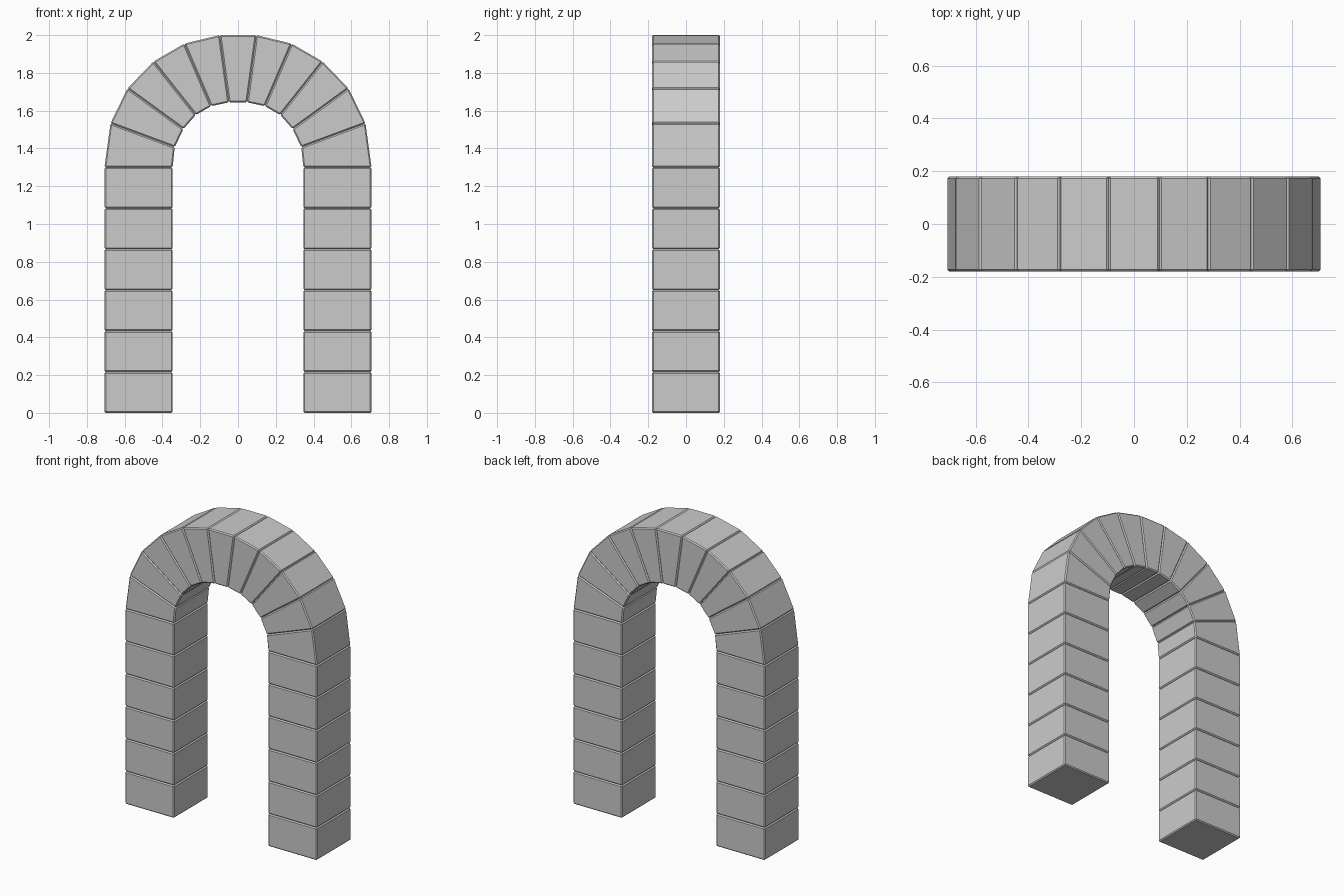
import bpy, bmesh

if "Cube" in bpy.data.objects:
    bpy.data.objects.remove(bpy.data.objects["Cube"])

DEPTH = 0.18      # half thickness in y
BEVEL = 0.007
LEG_IN, LEG_OUT = 0.346, 0.707
SPRING = 1.30     # height where the arch begins
ROWS = 6


def block(name, profile):
    """Chamfered stone extruded in y from an (x, z) quad."""
    bm = bmesh.new()
    face = bm.faces.new([bm.verts.new((x, -DEPTH, z)) for x, z in profile])
    ext = bmesh.ops.extrude_face_region(bm, geom=[face])
    for v in ext["geom"]:
        if isinstance(v, bmesh.types.BMVert):
            v.co.y = DEPTH
    bmesh.ops.recalc_face_normals(bm, faces=bm.faces[:])
    bmesh.ops.bevel(bm, geom=bm.edges[:], offset=BEVEL, segments=1,
                    profile=0.5, affect='EDGES')
    bmesh.ops.recalc_face_normals(bm, faces=bm.faces[:])
    mesh = bpy.data.meshes.new(name)
    bm.to_mesh(mesh)
    bm.free()
    obj = bpy.data.objects.new(name, mesh)
    bpy.context.collection.objects.link(obj)
    return obj


# Joint ends on the right half of the arch: outer and inner edge
outer = [(LEG_OUT, SPRING), (0.675, 1.533), (0.585, 1.718),
         (0.448, 1.860), (0.284, 1.955), (0.097, 2.0)]
inner = [(LEG_IN, SPRING), (0.335, 1.407), (0.289, 1.503),
         (0.224, 1.577), (0.142, 1.624), (0.048, 1.644)]

for side, s in (("right", 1), ("left", -1)):
    # Straight leg blocks
    h = SPRING / ROWS
    for i in range(ROWS):
        z0, z1 = i * h, (i + 1) * h
        block(f"{side}_leg_block_{i + 1}",
              [(s * LEG_IN, z0), (s * LEG_OUT, z0),
               (s * LEG_OUT, z1), (s * LEG_IN, z1)])
    # Wedge blocks of the arch
    for i in range(len(outer) - 1):
        quad = [inner[i], outer[i], outer[i + 1], inner[i + 1]]
        block(f"{side}_arch_block_{i + 1}", [(s * x, z) for x, z in quad])

# Keystone
(ox, oz), (ix, iz) = outer[-1], inner[-1]
block("keystone", [(-ix, iz), (ix, iz), (ox, oz), (-ox, oz)])
